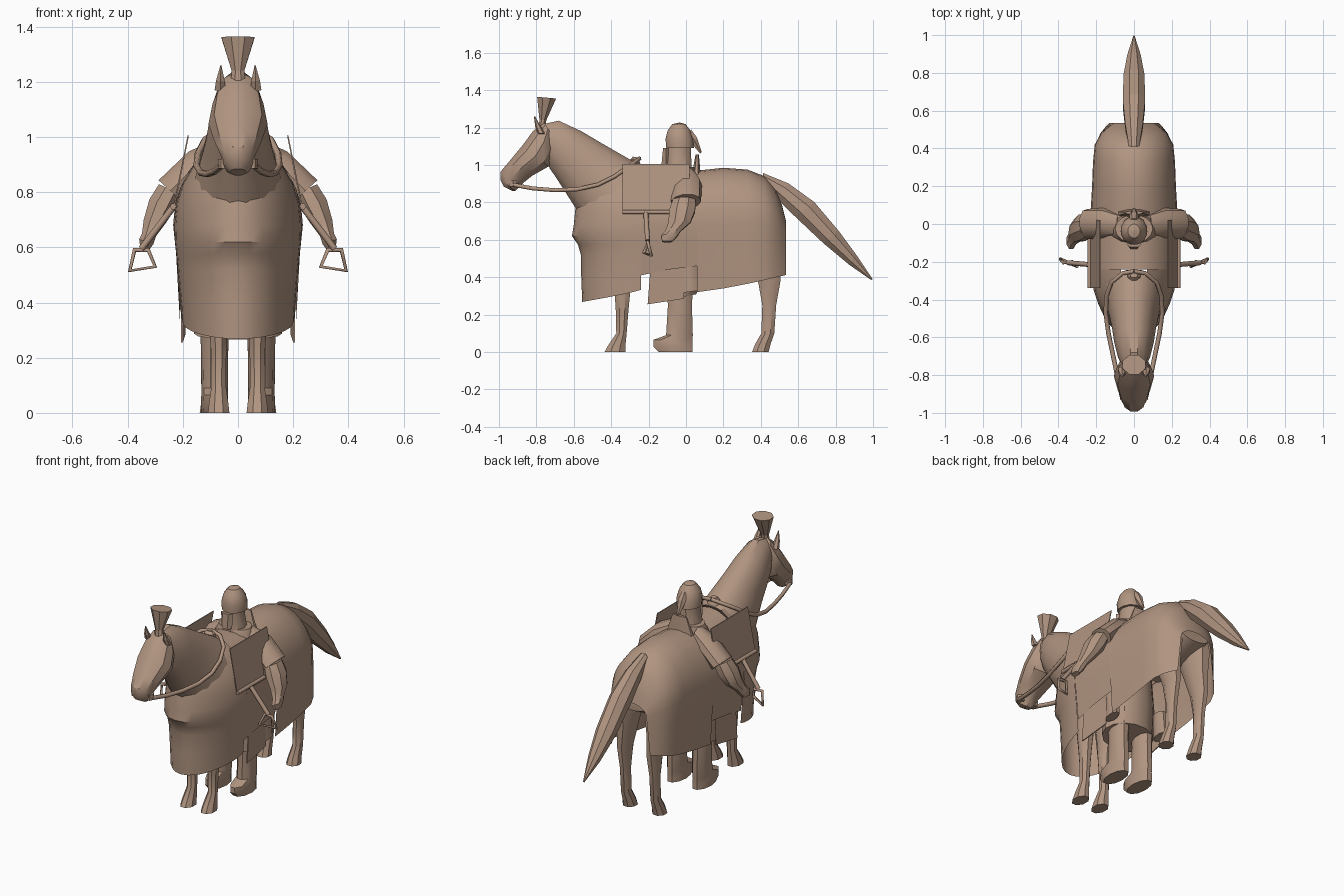
import bpy, bmesh, math
from mathutils import Vector

clay = bpy.data.materials.new("warm_clay")
clay.diffuse_color = (0.44, 0.30, 0.22, 1)
X, Y = Vector((1, 0, 0)), Vector((0, 1, 0))


def finish(name, bm, smooth=True, fix=True):
    if fix:
        bmesh.ops.recalc_face_normals(bm, faces=bm.faces)
    me = bpy.data.meshes.new(name)
    bm.to_mesh(me)
    bm.free()
    me.materials.append(clay)
    ob = bpy.data.objects.new(name, me)
    bpy.context.collection.objects.link(ob)
    if smooth:
        bpy.ops.object.select_all(action='DESELECT')
        ob.select_set(True)
        bpy.context.view_layer.objects.active = ob
        bpy.ops.object.shade_smooth_by_angle(angle=math.radians(35))
    return ob


def loft(name, rings, axis=X, n=12, mirror=False, smooth=True):
    """Skin elliptical rings, each (point A, point B, half-width along axis)."""
    bm = bmesh.new()
    for s in ((1, -1) if mirror else (1,)):
        prev = first = None
        for a, b, w in rings:
            a, b = Vector(a), Vector(b)
            c, r = (a + b) / 2, (b - a) / 2
            cur = []
            for i in range(n):
                t = 2 * math.pi * (i + 0.5) / n
                p = c + r * math.cos(t) + axis * w * math.sin(t)
                cur.append(bm.verts.new((p.x * s, p.y, p.z)))
            if prev:
                for i in range(n):
                    j = (i + 1) % n
                    bm.faces.new((prev[i], prev[j], cur[j], cur[i]))
            first, prev = first or cur, cur
        bm.faces.new(first)
        bm.faces.new(prev)
    return finish(name, bm, smooth)


def side_loft(name, rows, x=0, **kw):
    """Rings from rows of (y0, z0, y1, z1, half-width) in the side plane."""
    return loft(name, [((x, a, b), (x, c, d), w) for a, b, c, d, w in rows], **kw)


def leg(name, rows, x, n=8):
    """Mirrored horizontal rings from rows of (z, y front, y back, half-width)."""
    side_loft(name, [(a, z, b, z, w) for z, a, b, w in rows], x, n=n, mirror=True)


def sheet(name, rows):
    """Open surface through rows of points."""
    bm = bmesh.new()
    prev = None
    for pts in rows:
        cur = [bm.verts.new(p) for p in pts]
        if prev:
            for i in range(len(cur) - 1):
                bm.faces.new((prev[i], prev[i + 1], cur[i + 1], cur[i]))
        prev = cur
    return finish(name, bm, fix=False)


def cloth(name, rows):
    """Drape over the back from rows of (y, top z, width, widest z, hem width, hem z)."""
    out = []
    for y, zt, w, zm, hw, hz in rows:
        half = [(w * math.sin(t), zm + (zt - zm) * math.cos(t))
                for t in [i * math.pi / 14 for i in range(8)]]
        half += [(w + (hw - w) * k, zm + (hz - zm) * k) for k in (0.33, 0.67, 1)]
        out.append([(x, y, z) for x, z in [(-x, z) for x, z in half[:0:-1]] + half])
    sheet(name, out)


def chest(name, rows, back=-0.24, rise=0.065, n=16):
    """Curved apron around the chest from rows of (z, front y, half-width)."""
    out = []
    for k, (z, yf, w) in enumerate(rows):
        row = []
        for i in range(n + 1):
            t = math.pi * i / n
            lift = rise * (1 - math.sin(t)) if k == 0 else 0
            row.append((w * math.cos(t), back + (yf - back) * math.sin(t) ** 1.2, z + lift))
        out.append(row)
    sheet(name, out[::-1])


def plate(name, corners, thick):
    """Mirrored thin slab from four corners, thickened along x."""
    bm = bmesh.new()
    for s in (1, -1):
        a = [bm.verts.new((x * s, y, z)) for x, y, z in corners]
        b = [bm.verts.new(((x + thick) * s, y, z)) for x, y, z in corners]
        bm.faces.new(a)
        bm.faces.new(b)
        for i in range(len(a)):
            j = (i + 1) % len(a)
            bm.faces.new((a[i], a[j], b[j], b[i]))
    return finish(name, bm, smooth=False)


def rod(name, pts, r, cyclic=False):
    """Mirrored round cord through points."""
    for s, tag in ((1, "_right"), (-1, "_left")):
        cu = bpy.data.curves.new(name + tag, 'CURVE')
        cu.dimensions = '3D'
        cu.bevel_depth, cu.bevel_resolution = r, 1
        cu.use_fill_caps = True
        sp = cu.splines.new('POLY')
        sp.points.add(len(pts) - 1)
        for p, (x, y, z) in zip(sp.points, pts):
            p.co = (x * s, y, z, 1)
        sp.use_cyclic_u = cyclic
        cu.materials.append(clay)
        bpy.context.collection.objects.link(bpy.data.objects.new(name + tag, cu))


# draped horse cloth: chest, saddle and rump sections with stepped hem
chest("chest_cloth", [(0.268, -0.555, 0.203), (0.40, -0.56, 0.208), (0.52, -0.562, 0.218),
                      (0.575, -0.578, 0.223), (0.62, -0.61, 0.228), (0.68, -0.60, 0.23),
                      (0.76, -0.592, 0.222), (0.83, -0.575, 0.20), (0.89, -0.54, 0.165),
                      (0.95, -0.48, 0.125), (0.99, -0.38, 0.07)])
cloth("saddle_cloth", [(-0.24, 0.99, 0.23, 0.68, 0.205, 0.41),
                       (-0.10, 0.98, 0.235, 0.68, 0.21, 0.44),
                       (0.06, 0.97, 0.23, 0.68, 0.21, 0.46)])
cloth("rump_cloth", [(0.06, 0.97, 0.23, 0.68, 0.21, 0.32),
                     (0.20, 0.985, 0.222, 0.68, 0.21, 0.34),
                     (0.33, 0.975, 0.217, 0.69, 0.21, 0.365),
                     (0.42, 0.94, 0.208, 0.69, 0.205, 0.385),
                     (0.48, 0.87, 0.175, 0.67, 0.178, 0.40),
                     (0.515, 0.78, 0.135, 0.65, 0.15, 0.407),
                     (0.535, 0.70, 0.105, 0.64, 0.13, 0.412)])
side_loft("horse_rump", [(0.15, 0.56, 0.15, 0.94, 0.18), (0.35, 0.58, 0.35, 0.93, 0.17),
                         (0.45, 0.61, 0.45, 0.87, 0.14), (0.525, 0.65, 0.525, 0.73, 0.10)])

# neck, head, ears and plume
side_loft("horse_neck", [(-0.50, 0.62, -0.24, 1.00, 0.17), (-0.59, 0.76, -0.30, 1.035, 0.14),
                         (-0.64, 0.84, -0.44, 1.115, 0.118), (-0.69, 0.92, -0.56, 1.185, 0.105),
                         (-0.73, 0.98, -0.68, 1.24, 0.085), (-0.74, 1.02, -0.77, 1.22, 0.06)], n=14)
side_loft("horse_head", [(-0.715, 1.16, -0.76, 1.23, 0.06), (-0.70, 1.06, -0.82, 1.185, 0.092),
                         (-0.73, 0.99, -0.88, 1.105, 0.107), (-0.82, 0.94, -0.945, 1.025, 0.085),
                         (-0.87, 0.90, -0.995, 0.965, 0.062), (-0.91, 0.86, -0.995, 0.925, 0.05),
                         (-0.925, 0.86, -0.975, 0.885, 0.03)], n=10)
loft("ear", [((0.04, -0.765, 1.16), (0.088, -0.775, 1.17), 0.02),
             ((0.045, -0.79, 1.20), (0.082, -0.79, 1.205), 0.016),
             ((0.06, -0.81, 1.26), (0.064, -0.81, 1.26), 0.003)], Y, n=6, mirror=True, smooth=False)
side_loft("plume", [(-0.79, 1.20, -0.75, 1.20, 0.028), (-0.785, 1.24, -0.745, 1.24, 0.025),
                    (-0.80, 1.365, -0.69, 1.355, 0.065)], n=8, smooth=False)
side_loft("mane_knot", [(-0.30, 1.00, -0.24, 1.00, 0.04), (-0.30, 1.03, -0.25, 1.03, 0.035),
                        (-0.285, 1.045, -0.26, 1.04, 0.02)], n=8)

# tail
side_loft("tail", [(0.42, 0.90, 0.41, 0.96, 0.03), (0.48, 0.82, 0.55, 0.905, 0.05),
                   (0.58, 0.72, 0.69, 0.805, 0.064), (0.73, 0.58, 0.82, 0.65, 0.06),
                   (0.87, 0.465, 0.91, 0.525, 0.038), (0.99, 0.385, 0.998, 0.39, 0.004)],
          n=8, smooth=False)

# horse legs
leg("front_leg", [(0, -0.44, -0.32, 0.042), (0.035, -0.42, -0.32, 0.038),
                  (0.10, -0.375, -0.315, 0.028), (0.22, -0.378, -0.305, 0.03),
                  (0.32, -0.385, -0.295, 0.037), (0.60, -0.42, -0.25, 0.05)], 0.07)
leg("hind_leg", [(0, 0.35, 0.445, 0.042), (0.04, 0.365, 0.455, 0.036),
                 (0.10, 0.40, 0.475, 0.028), (0.25, 0.405, 0.485, 0.03),
                 (0.38, 0.38, 0.51, 0.038), (0.52, 0.33, 0.505, 0.055),
                 (0.64, 0.28, 0.515, 0.07), (0.78, 0.25, 0.47, 0.08)], 0.10)

# rider: boots, skirt, torso
leg("boot", [(0, -0.15, 0.04, 0.048), (0.03, -0.18, 0.04, 0.05), (0.065, -0.18, 0.04, 0.048),
             (0.09, -0.11, 0.04, 0.048), (0.25, -0.10, 0.035, 0.05),
             (0.50, -0.12, 0.05, 0.055)], 0.085, n=10)
side_loft("rider_skirt", [(-0.17, 0.265, 0.06, 0.31, 0.16), (-0.16, 0.48, 0.07, 0.48, 0.16),
                          (-0.13, 0.75, 0.06, 0.75, 0.13), (-0.12, 0.93, 0.06, 0.93, 0.13),
                          (-0.10, 0.99, 0.05, 0.99, 0.10)], n=14)
plate("skirt_panel", [(0.20, -0.205, 0.255), (0.19, -0.01, 0.285),
                      (0.19, -0.01, 0.47), (0.20, -0.19, 0.45)], 0.006)
side_loft("skirt_roll", [(-0.03, 0.315, 0.075, 0.33, 0.03), (-0.03, 0.47, 0.06, 0.47, 0.03)],
          0.175, n=8, mirror=True)

# rider arms
loft("sleeve", [((0.08, -0.01, 0.87), (0.09, 0, 0.99), 0.06), ((0.14, 0, 0.83), (0.18, 0.01, 0.95), 0.08),
                ((0.20, -0.01, 0.765), (0.29, 0.01, 0.845), 0.08)], Y, n=10, mirror=True)
loft("forearm", [((0.20, -0.01, 0.79), (0.29, -0.01, 0.83), 0.065),
                 ((0.225, -0.02, 0.735), (0.325, -0.02, 0.775), 0.075),
                 ((0.26, -0.035, 0.685), (0.345, -0.035, 0.70), 0.064),
                 ((0.295, -0.07, 0.64), (0.35, -0.07, 0.65), 0.044),
                 ((0.305, -0.09, 0.61), (0.36, -0.09, 0.63), 0.047),
                 ((0.325, -0.10, 0.585), (0.355, -0.10, 0.595), 0.03)], Y, n=8, mirror=True)

# rider head: face, helmet, beard, hair
side_loft("face", [(-0.11, 0.97, 0.035, 0.97, 0.075), (-0.105, 1.06, 0.03, 1.06, 0.055),
                   (-0.10, 1.13, 0.03, 1.13, 0.055)], n=10)
side_loft("helmet", [(-0.108, 1.09, 0.045, 1.09, 0.07), (-0.112, 1.14, 0.04, 1.14, 0.072),
                     (-0.10, 1.185, 0.025, 1.185, 0.058), (-0.075, 1.218, 0, 1.218, 0.033),
                     (-0.04, 1.226, -0.03, 1.226, 0.005)], n=12)
side_loft("beard", [(-0.135, 1.00, -0.08, 1.00, 0.035), (-0.125, 1.09, -0.09, 1.09, 0.04)], n=6)
side_loft("hair_tail", [(0.0, 1.17, 0.03, 1.19, 0.02), (0.03, 1.11, 0.06, 1.15, 0.025),
                        (0.075, 1.06, 0.085, 1.07, 0.008)], n=6, smooth=False)
side_loft("saddle_back", [(0.03, 0.95, 0.08, 0.95, 0.09), (0.05, 1.055, 0.07, 1.055, 0.05)], n=8)

# saddle shields, stirrup bars, straps, stirrups
plate("shield", [(0.23, -0.34, 0.74), (0.23, -0.09, 0.74), (0.215, -0.06, 0.82), (0.195, 0.02, 0.92),
                 (0.178, 0.02, 1.005), (0.178, -0.34, 1.005)], 0.005)
rod("stirrup_bar", [(0.235, -0.34, 0.748), (0.235, -0.08, 0.748)], 0.012)
rod("stirrup_strap", [(0.235, -0.215, 0.745), (0.35, -0.205, 0.595)], 0.013)
rod("stirrup", [(0.325, -0.20, 0.59), (0.375, -0.205, 0.59), (0.392, -0.185, 0.515),
                (0.30, -0.225, 0.53)], 0.009, cyclic=True)

# bridle bit and reins
side_loft("bit_ring", [(-0.95, 0.885, -0.90, 0.885, 0.022), (-0.95, 0.92, -0.90, 0.92, 0.022)],
          0.05, n=6, mirror=True)
rod("rein", [(0.06, -0.93, 0.895), (0.085, -0.82, 0.875), (0.11, -0.70, 0.865), (0.135, -0.58, 0.87),
             (0.15, -0.47, 0.895), (0.145, -0.38, 0.94), (0.12, -0.31, 0.99),
             (0.06, -0.26, 1.025), (0, -0.25, 1.035)], 0.012)
